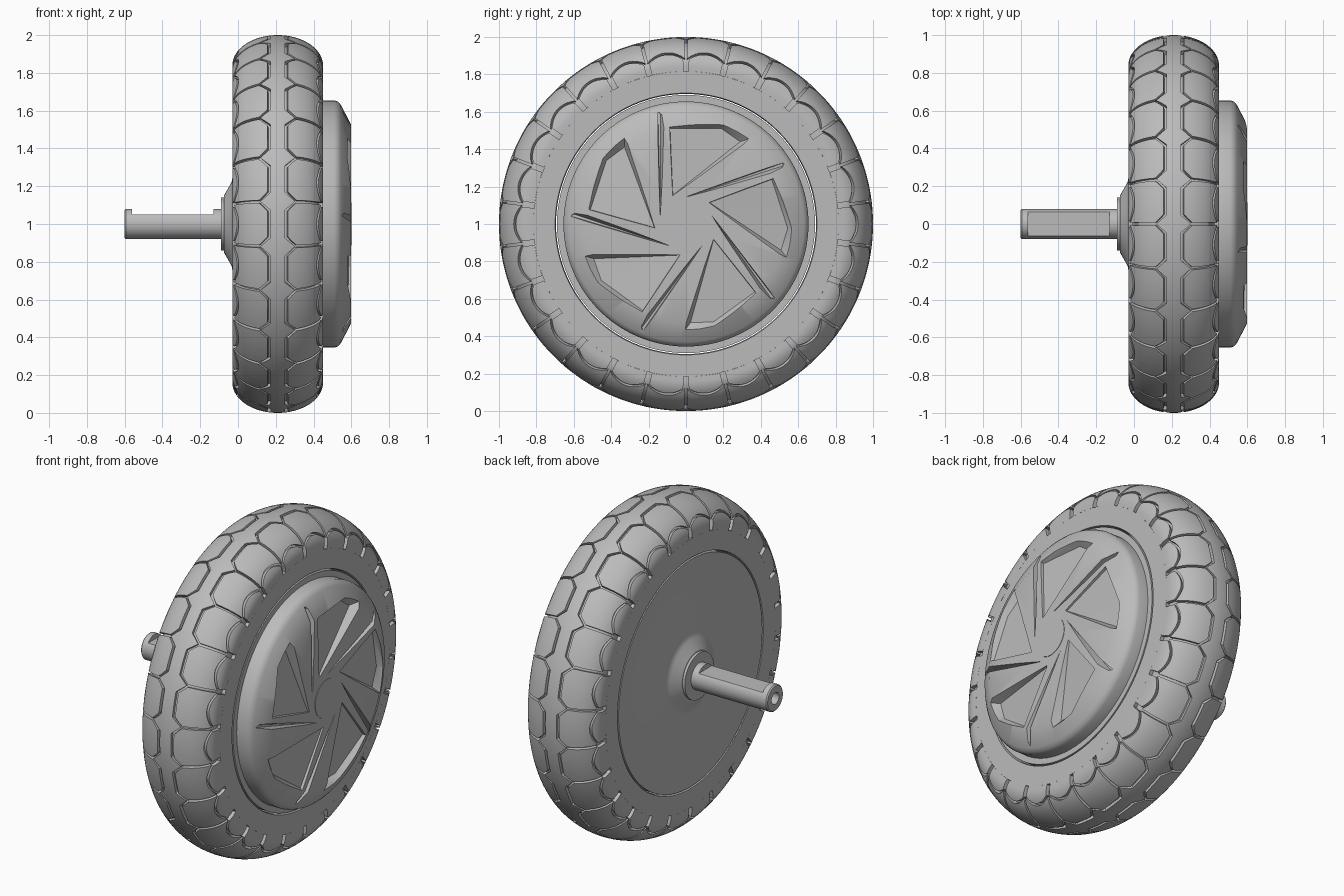
import bpy, bmesh
from math import sin, cos, pi, radians
from mathutils import Matrix, Vector

if "Cube" in bpy.data.objects:
    bpy.data.objects.remove(bpy.data.objects["Cube"])

grey = bpy.data.materials.new("mid_grey")
grey.use_nodes = True
grey.diffuse_color = (0.5, 0.5, 0.5, 1)
grey.node_tree.nodes["Principled BSDF"].inputs["Base Color"].default_value = (0.5, 0.5, 0.5, 1)

MID_X = 0.21       # tyre centre plane
CELLS = 26         # tread blocks around the tyre
DEPTH = 0.022      # groove depth
SEGMENTS = 104


def polar(x, r, a):
    """Point at axial position x, radius r, angle a from the top."""
    return Vector((x, r * sin(a), 1 + r * cos(a)))


def finish(name, bm, shade=True):
    bmesh.ops.remove_doubles(bm, verts=bm.verts, dist=1e-5)
    bmesh.ops.recalc_face_normals(bm, faces=bm.faces)
    mesh = bpy.data.meshes.new(name)
    bm.to_mesh(mesh)
    bm.free()
    mesh.materials.append(grey)
    ob = bpy.data.objects.new(name, mesh)
    bpy.context.collection.objects.link(ob)
    if shade:
        smooth(ob)
    return ob


def smooth(ob):
    bpy.ops.object.select_all(action='DESELECT')
    ob.select_set(True)
    bpy.context.view_layer.objects.active = ob
    bpy.ops.object.shade_smooth_by_angle(angle=radians(28))


def lathe(name, profile, flat=None, closed=False, shade=True):
    """Revolve (x, r) points; flat=(x0, x1, height) mills the top off between x0 and x1."""
    bm = bmesh.new()
    rings = []
    for i, (x, r) in enumerate(profile):
        ring = []
        for k in range(SEGMENTS):
            p = polar(x, r, 2 * pi * k / SEGMENTS)
            if flat and i in flat[0]:
                p.z = min(p.z, 1 + flat[1])
            ring.append(bm.verts.new(p))
        rings.append(ring)
    pairs = list(zip(rings, rings[1:]))
    if closed:
        pairs.append((rings[-1], rings[0]))
    for a, b in pairs:
        for k in range(SEGMENTS):
            j = (k + 1) % SEGMENTS
            bm.faces.new((a[k], a[j], b[j], b[k]))
    bmesh.ops.dissolve_degenerate(bm, dist=1e-6, edges=bm.edges)
    return finish(name, bm, shade)


def tyre(s, h=0):
    """Tyre section: s=0 crown, |s|=1 shoulder, beyond that flat sidewall."""
    side = 1 if s >= 0 else -1
    a = min(abs(s), 1) * pi / 2
    drop = max(abs(s) - 1, 0) * 0.3
    return (MID_X + side * (0.24 - h) * sin(a), 0.84 - drop + (0.16 - h) * cos(a))


# Tyre carcass at groove depth, with raised sidewalls
lip = 1.08
half = [tyre(i * lip / 24, DEPTH) for i in range(25)]
half += [tyre(lip), (MID_X + 0.24, 0.7), (MID_X + 0.22, 0.695)]
mirror = [(2 * MID_X - x, r) for x, r in half[:0:-1]]
lathe("tyre_carcass", mirror + half, closed=True)


# Tread boundaries across one cell, t from -0.5 to 0.5
def band_edge(t):
    return 0.10 + 0.15 * max(0, (abs(t) - 0.3) / 0.2)


def arch(t):
    return 0.66 + 0.72 * t * t


def tread_block(bm, cell, inner, outer, gap, walls=True):
    cols, rows = 10, 8
    us = [i / cols for i in range(cols + 1)]
    vs = [j / rows for j in range(rows + 1)]
    # repeated border stations become the block's side walls
    ustations = [(u, 0) for u in us]
    if walls:
        ustations = [(0, DEPTH)] + ustations + [(1, DEPTH)]
    vstations = [(0, DEPTH)] + [(v, 0) for v in vs] + [(1, DEPTH)]
    grid = []
    for u, hu in ustations:
        t = (u - 0.5) * (1 - 2 * gap)
        lo, hi = inner(t), outer(t)
        a = 2 * pi * (cell + 0.5 + t) / CELLS
        grid.append([bm.verts.new(polar(*tyre(lo + (hi - lo) * v, max(hu, hv)), a))
                     for v, hv in vstations])
    for a, b in zip(grid, grid[1:]):
        for j in range(len(a) - 1):
            bm.faces.new((a[j], b[j], b[j + 1], a[j + 1]))


# Zigzag centre band
bm = bmesh.new()
for c in range(CELLS):
    tread_block(bm, c, lambda t: -band_edge(t), band_edge, 0, walls=False)
finish("tread_centre_band", bm)

# Middle and shoulder blocks on both sides
for name, side in (("left", 1), ("right", -1)):
    bm = bmesh.new()
    for c in range(CELLS):
        tread_block(bm, c, lambda t: side * (band_edge(t) + 0.045), lambda t: side * arch(t), 0.03)
    finish(name + "_middle_blocks", bm)
    bm = bmesh.new()
    for c in range(CELLS):
        tread_block(bm, c, lambda t: side * (arch(t) + 0.05), lambda t: side * lip, 0.07)
    finish(name + "_shoulder_blocks", bm)

# Hub body with the raised boss and flange on the shaft side
lathe("hub_body", [(-0.09, 0), (-0.09, 0.14), (-0.075, 0.14), (-0.075, 0.15), (-0.04, 0.21),
                   (-0.033, 0.225), (-0.03, 0.245), (-0.03, 0.69), (0.45, 0.69), (0.45, 0)])

# Axle with milled flat and a centre hole in its end
lathe("axle", [(-0.54, 0), (-0.54, 0.035), (-0.6, 0.035), (-0.6, 0.073), (-0.593, 0.08),
               (-0.56, 0.08), (-0.56, 0.08), (-0.13, 0.08), (-0.13, 0.08), (-0.05, 0.08), (-0.05, 0)],
      flat=((6, 7), 0.05))

# Motor cover with swirl pockets
cover = lathe("motor_cover", [(0.43, 0), (0.43, 0.655), (0.51, 0.655), (0.53, 0.647), (0.545, 0.63),
                              (0.597, 0.53), (0.597, 0)], shade=False)
pocket = [(0.62, -0.075, 0.145), (0.62, -0.09, 0.53), (0.62, 0.21, 0.56), (0.62, 0.39, 0.475),
          (0.588, -0.07, 0.155), (0.58, -0.085, 0.51), (0.55, 0.19, 0.51), (0.545, 0.29, 0.44)]
sliver = [(0.62, -0.14, 0.01), (0.62, -0.155, 0.61), (0.62, -0.108, 0.58),
          (0.585, -0.137, 0.06), (0.545, -0.15, 0.6), (0.545, -0.135, 0.585)]
bm = bmesh.new()
for k in range(5):
    turn = Matrix.Rotation(2 * pi * k / 5, 4, 'X')
    for shape in (pocket, sliver):
        verts = [bm.verts.new(turn @ Vector(p) + Vector((0, 0, 1))) for p in shape]
        bmesh.ops.convex_hull(bm, input=verts)
cutter = finish("pocket_cutter", bm, shade=False)
cutter.hide_render = True
cut = cover.modifiers.new("pockets", 'BOOLEAN')
cut.operation = 'DIFFERENCE'
cut.solver = 'EXACT'
cut.object = cutter
bpy.context.view_layer.objects.active = cover
bpy.ops.object.modifier_apply(modifier=cut.name)
bpy.data.objects.remove(cutter)
smooth(cover)

# Centre cap
lathe("centre_cap", [(0.59, 0), (0.59, 0.115), (0.6, 0.115), (0.6, 0)])
